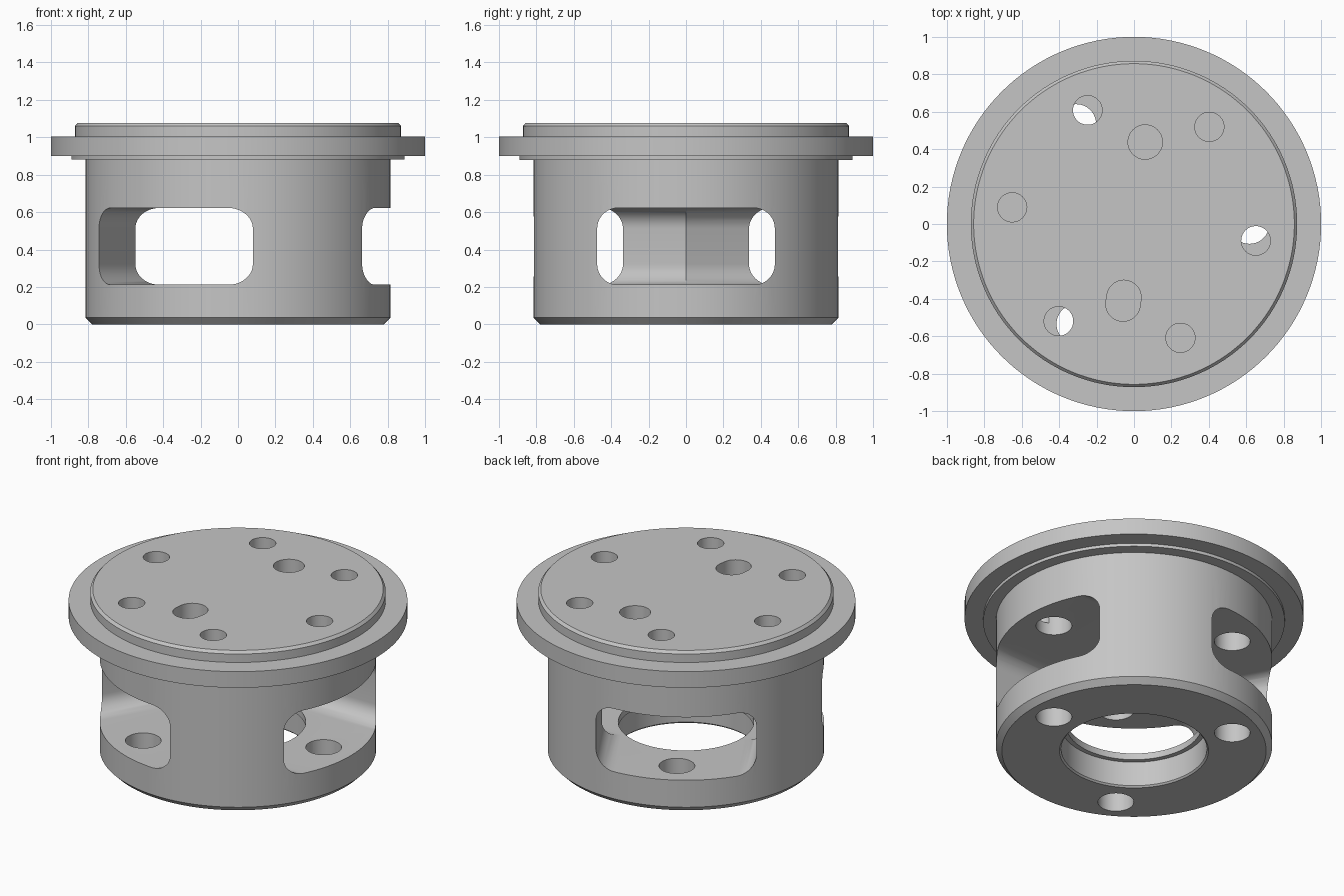
import bpy, bmesh, math
from mathutils import Matrix

if "Cube" in bpy.data.objects:
    bpy.data.objects.remove(bpy.data.objects["Cube"])

metal = bpy.data.materials.new("plain_grey_metal")
metal.diffuse_color = (0.56, 0.56, 0.56, 1)
metal.use_nodes = True
metal.node_tree.nodes["Principled BSDF"].inputs["Base Color"].default_value = metal.diffuse_color


def new_object(name, bm):
    bmesh.ops.recalc_face_normals(bm, faces=bm.faces)
    mesh = bpy.data.meshes.new(name)
    bm.to_mesh(mesh)
    bm.free()
    mesh.materials.append(metal)
    obj = bpy.data.objects.new(name, mesh)
    bpy.context.collection.objects.link(obj)
    return obj


def lathe(name, profile, n=128):
    """Closed solid of revolution from (radius, height) points."""
    bm = bmesh.new()
    rings = [[bm.verts.new((r * math.cos(2 * math.pi * i / n),
                            r * math.sin(2 * math.pi * i / n), z))
              for i in range(n)] for r, z in profile]
    for a, b in zip(rings, rings[1:]):
        for i in range(n):
            j = (i + 1) % n
            bm.faces.new((a[i], a[j], b[j], b[i]))
    bm.faces.new(rings[0][::-1])
    bm.faces.new(rings[-1])
    return new_object(name, bm)


def prism(name, points, depth, matrix):
    """Extrude a 2D outline along local z and place it."""
    bm = bmesh.new()
    low = [bm.verts.new((x, y, 0)) for x, y in points]
    high = [bm.verts.new((x, y, depth)) for x, y in points]
    bm.faces.new(low[::-1])
    bm.faces.new(high)
    for i in range(len(points)):
        j = (i + 1) % len(points)
        bm.faces.new((low[i], low[j], high[j], high[i]))
    bmesh.ops.transform(bm, matrix=matrix, verts=bm.verts)
    return new_object(name, bm)


def rounded_outline(hx, hy, r, steps):
    """Rounded rectangle with half sizes hx, hy."""
    pts = []
    for q, (sx, sy) in enumerate(((1, 1), (-1, 1), (-1, -1), (1, -1))):
        for k in range(steps + 1):
            a = (q + k / steps) * math.pi / 2
            p = (sx * (hx - r) + r * math.cos(a), sy * (hy - r) + r * math.sin(a))
            if not pts or math.dist(p, pts[-1]) > 1e-5:
                pts.append(p)
    if math.dist(pts[0], pts[-1]) < 1e-5:
        pts.pop()
    return pts


def hole(name, angle, dist, r, z0, z1, stretch=0.0):
    """Vertical hole, optionally elongated radially."""
    m = (Matrix.Rotation(math.radians(angle), 4, 'Z')
         @ Matrix.Translation((dist, 0, z0)))
    return prism(name, rounded_outline(r + stretch, r, r, 10), z1 - z0, m)


# Turned housing: chamfered drum, step, flange and raised cap
housing = lathe("flanged_housing", [
    (0.78, 0), (0.816, 0.036), (0.816, 0.88), (0.89, 0.88), (0.89, 0.9),
    (1.0, 0.9), (1.0, 1.005), (0.872, 1.005), (0.872, 1.06), (0.857, 1.077)])

# Stepped bore in the base
cutters = [lathe("base_bore", [
    (0.46, -0.02), (0.44, 0.0), (0.43, 0.01), (0.43, 0.17),
    (0.40, 0.17), (0.40, 0.4)])]

for k in range(3):
    turn = 120 * k
    # Side window running to the centre
    m = (Matrix.Rotation(math.radians(turn), 4, 'Z')
         @ Matrix.Translation((-0.05, 0, 0.417))
         @ Matrix(((0, 0, 1, 0), (1, 0, 0, 0), (0, 1, 0, 0), (0, 0, 0, 1))))
    cutters.append(prism("side_window", rounded_outline(0.475, 0.205, 0.11, 10), 1.2, m))
    # Access hole through the floor and into the ceiling
    cutters.append(hole("access_hole", turn, 0.617, 0.106, -0.1, 0.85))
    # Open and blind screw holes in the cap
    cutters.append(hole("open_screw_hole", turn - 7.8, 0.657, 0.078, 0.7, 1.2))
    cutters.append(hole("blind_screw_hole", turn + 52.2, 0.657, 0.078, 0.75, 1.2))

# Dowel hole and matching slot in the cap
cutters.append(hole("dowel_hole", 82.2, 0.442, 0.092, 0.75, 1.2))
cutters.append(hole("dowel_slot", 262.2, 0.414, 0.092, 0.75, 1.2, 0.018))

# Cut everything out of the housing
bpy.context.view_layer.objects.active = housing
for c in cutters:
    mod = housing.modifiers.new(c.name, 'BOOLEAN')
    mod.operation = 'DIFFERENCE'
    mod.solver = 'EXACT'
    mod.object = c
    bpy.ops.object.modifier_apply(modifier=mod.name)
    bpy.data.objects.remove(c, do_unlink=True)

housing.select_set(True)
bpy.ops.object.shade_smooth_by_angle(angle=math.radians(25))
